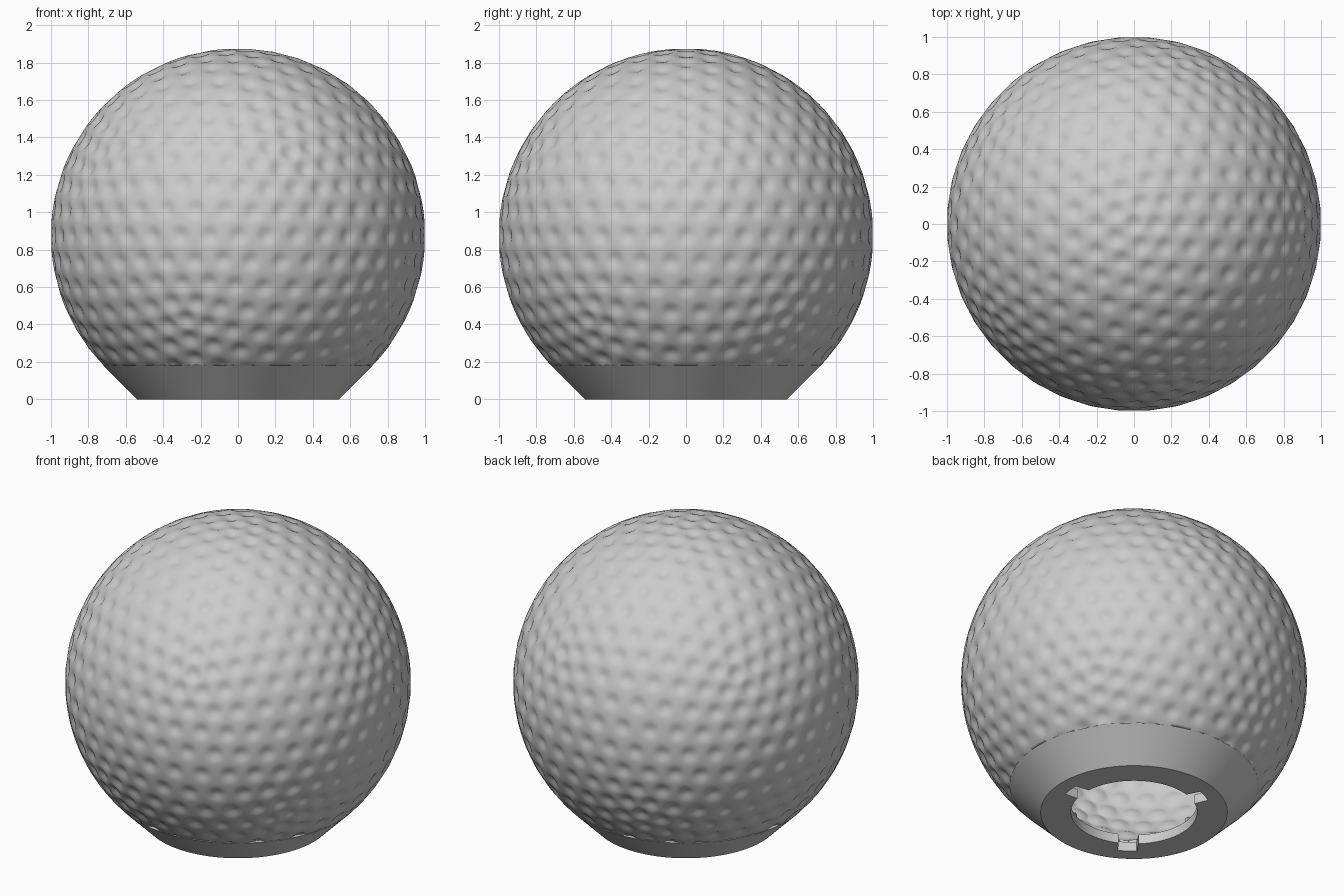
import bpy, bmesh, math
from mathutils import Vector
from mathutils.kdtree import KDTree

if "Cube" in bpy.data.objects:
    bpy.data.objects.remove(bpy.data.objects["Cube"])

CZ = 0.875          # height of the ball centre
CUT = 0.18          # height where the ball meets the collar
DEPTH = 0.016       # dimple depth
WIDTH = 0.066       # dimple radius
NOTCHES = [math.radians(a) for a in (-5, 115, 235)]

grey = bpy.data.materials.new("light grey")
grey.diffuse_color = (0.6, 0.6, 0.6, 1)
grey.use_nodes = True
grey.node_tree.nodes["Principled BSDF"].inputs["Base Color"].default_value = grey.diffuse_color


def finish(name, bm, smooth=True):
    mesh = bpy.data.meshes.new(name)
    bm.to_mesh(mesh)
    bm.free()
    ob = bpy.data.objects.new(name, mesh)
    bpy.context.collection.objects.link(ob)
    mesh.materials.append(grey)
    if smooth:
        bpy.context.view_layer.objects.active = ob
        ob.select_set(True)
        bpy.ops.object.shade_smooth_by_angle(angle=math.radians(30))
        ob.select_set(False)
    return ob


# dimple centres on an evenly divided sphere
pattern = bmesh.new()
bmesh.ops.create_icosphere(pattern, subdivisions=4, radius=1)
tree = KDTree(len(pattern.verts))
for i, v in enumerate(pattern.verts):
    tree.insert(v.co, i)
tree.balance()
pattern.free()

# dimpled hollow ball, open at the bottom
bm = bmesh.new()
bmesh.ops.create_icosphere(bm, subdivisions=7, radius=1)
for v in bm.verts:
    d = tree.find(v.co)[2]
    if d < WIDTH:
        v.co *= 1 - DEPTH * (0.5 + 0.5 * math.cos(math.pi * d / WIDTH))
    v.co.z += CZ
bmesh.ops.bisect_plane(bm, geom=bm.verts[:] + bm.edges[:] + bm.faces[:],
                       plane_co=(0, 0, CUT), plane_no=(0, 0, -1), clear_outer=True)
ball = finish("dimpled_ball", bm)
wall = ball.modifiers.new("wall", 'SOLIDIFY')
wall.thickness = 0.04
wall.offset = -1

# conical collar: closed ring profile spun around the axis
bm = bmesh.new()
profile = [(0.54, 0), (0.72, CUT), (0.665, CUT), (0.487, 0)]
n = 128
rings = []
for k in range(n):
    a = 2 * math.pi * k / n
    rings.append([bm.verts.new((r * math.cos(a), r * math.sin(a), z)) for r, z in profile])
for k in range(n):
    p, q = rings[k], rings[(k + 1) % n]
    for j in range(4):
        bm.faces.new((p[j], q[j], q[(j + 1) % 4], p[(j + 1) % 4]))
finish("collar", bm)

# socket plate: ring whose hole widens at three notches
bm = bmesh.new()
n = 180
rings = []
for k in range(n):
    a = 2 * math.pi * k / n
    gap = min(abs(math.remainder(a - t, 2 * math.pi)) for t in NOTCHES)
    r_in = 0.45 if gap < math.radians(9) else 0.365
    rings.append([bm.verts.new((r * math.cos(a), r * math.sin(a), z))
                  for r, z in ((r_in, 0), (0.487, 0), (0.54, 0.06), (r_in, 0.06))])
for k in range(n):
    p, q = rings[k], rings[(k + 1) % n]
    for j in range(4):
        bm.faces.new((p[j], q[j], q[(j + 1) % 4], p[(j + 1) % 4]))
finish("socket_plate", bm)

# small locking stops on top of the plate
for i, t in enumerate(NOTCHES):
    bm = bmesh.new()
    bmesh.ops.create_cube(bm, size=1)
    for v in bm.verts:
        v.co = Vector((0.41 + v.co.x * 0.08, v.co.y * 0.03, 0.07 + v.co.z * 0.03))
    ob = finish(f"locking_stop_{i + 1}", bm, False)
    ob.rotation_euler.z = t - math.radians(60)
